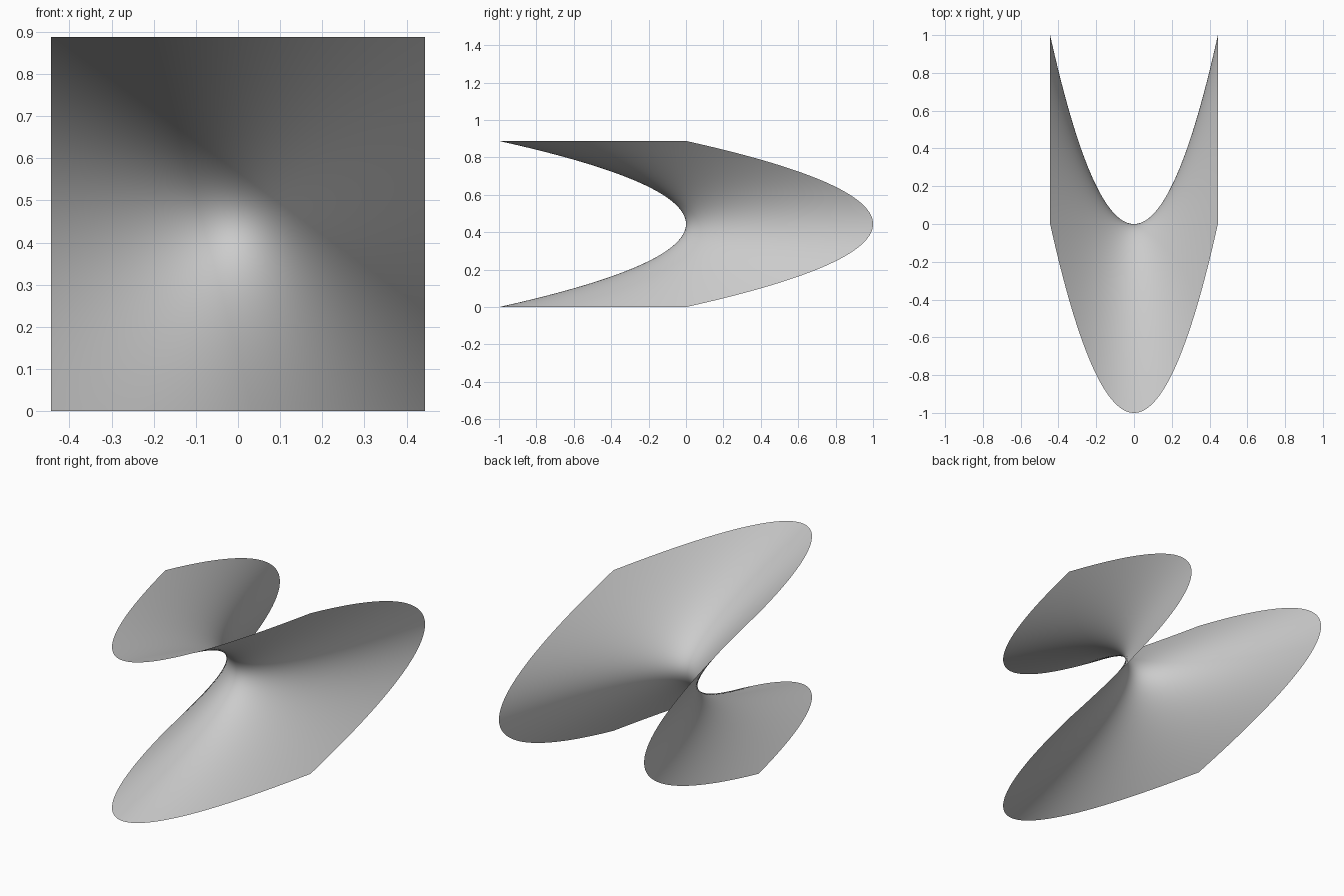
import bpy
import bmesh

if "Cube" in bpy.data.objects:
    bpy.data.objects.remove(bpy.data.objects["Cube"])

H = 0.444   # half width of the square the saddle spans
N = 80      # grid divisions per side

# Saddle sheet: a square grid bent forward along z and backward along x
bm = bmesh.new()
bmesh.ops.create_grid(bm, x_segments=N, y_segments=N, size=1.0)
for v in bm.verts:
    u, w = v.co.x, v.co.y
    v.co = (u * H, u * u - w * w, H + w * H)

# Make the sheet's face direction point to the front
bm.normal_update()
if sum(f.normal.y for f in bm.faces) > 0:
    bmesh.ops.reverse_faces(bm, faces=bm.faces[:])
for f in bm.faces:
    f.smooth = True

mesh = bpy.data.meshes.new("saddle_surface")
bm.to_mesh(mesh)
bm.free()
saddle = bpy.data.objects.new("saddle_surface", mesh)
bpy.context.collection.objects.link(saddle)

# Single light grey colour
grey = bpy.data.materials.new("light grey")
grey.diffuse_color = (0.6, 0.6, 0.6, 1.0)
grey.use_nodes = True
grey.node_tree.nodes["Principled BSDF"].inputs["Base Color"].default_value = grey.diffuse_color
mesh.materials.append(grey)
